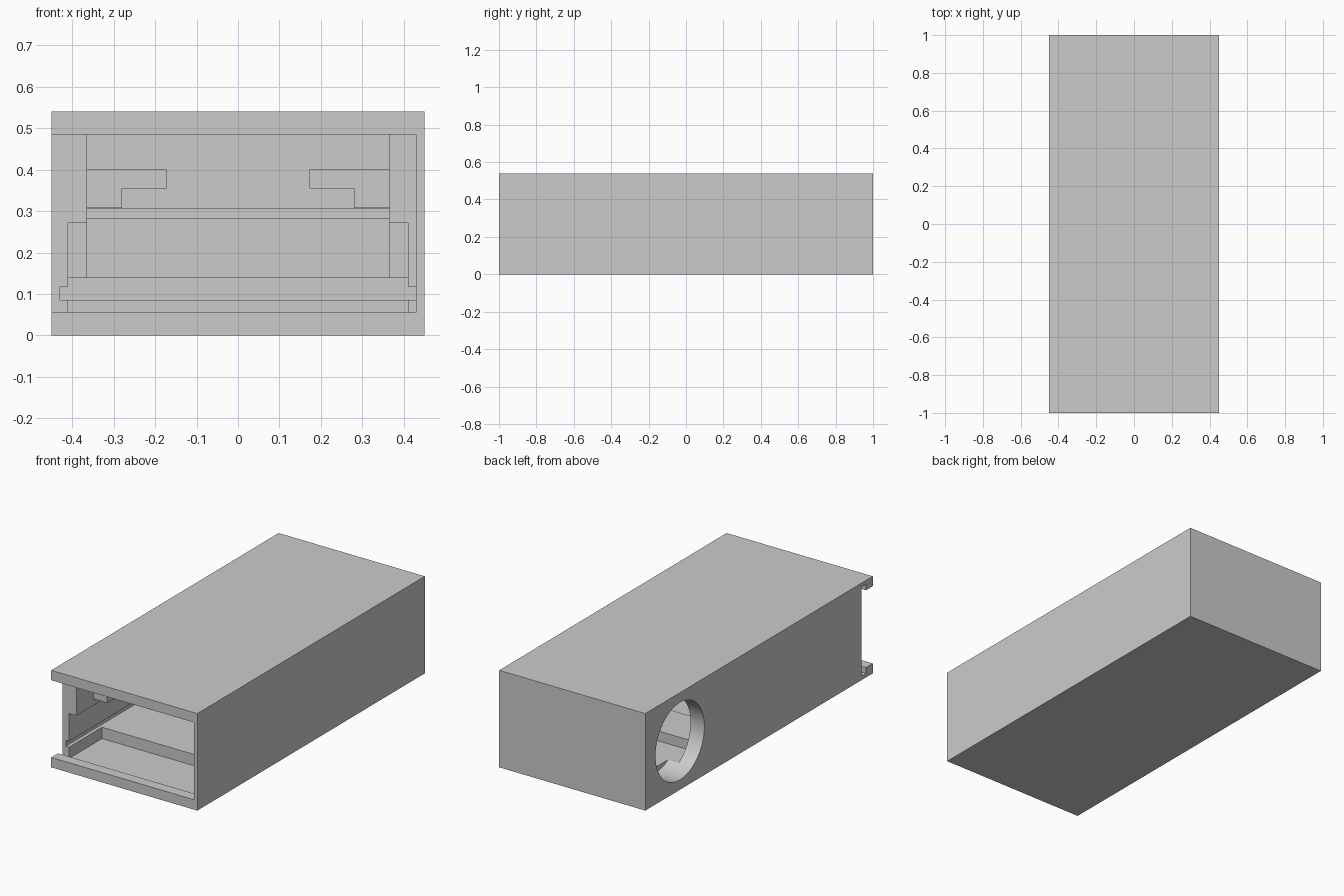
import bpy, math

if "Cube" in bpy.data.objects:
    bpy.data.objects.remove(bpy.data.objects["Cube"])


def box(name, x0, x1, y0, y1, z0, z1):
    bpy.ops.mesh.primitive_cube_add(size=1)
    o = bpy.context.object
    o.name = name
    for v in o.data.vertices:
        v.co = (x1 if v.co.x > 0 else x0,
                y1 if v.co.y > 0 else y0,
                z1 if v.co.z > 0 else z0)
    return o


def carve(target, cutter):
    cutter.hide_render = True
    m = target.modifiers.new("cut", 'BOOLEAN')
    m.operation = 'DIFFERENCE'
    m.solver = 'EXACT'
    m.object = cutter
    bpy.context.view_layer.objects.active = target
    bpy.ops.object.modifier_apply(modifier=m.name)
    bpy.data.objects.remove(cutter, do_unlink=True)


# Outer housing
housing = box("housing", -.45, .45, -1, 1, 0, .54)

# Front mouth, lid groove, inner bays, board slot and rear chamber
cuts = {
    "front_mouth": (-.5, .43, -1.1, -.90, .055, .485),
    "lid_groove": (-.5, .44, -.94, -.90, .022, .518),
    "upper_bay": (-.365, .365, -.92, .45, .26, .485),
    "lower_bay": (-.41, .41, -.92, .19, .085, .272),
    "floor_well": (-.41, .41, -.92, -.61, .022, .10),
    "board_slot": (-.43, .43, -.92, .19, .085, .118),
    "over_step": (-.41, .41, .17, .43, .14, .272),
    "rear_chamber": (-.365, .365, .43, .95, .085, .485),
}
for name, dims in cuts.items():
    carve(housing, box(name, *dims))

# Round port in the left wall
bpy.ops.mesh.primitive_cylinder_add(vertices=64, radius=.215, depth=.3,
                                    location=(-.45, .696, .27),
                                    rotation=(0, math.pi / 2, 0))
carve(housing, bpy.context.object)
bpy.context.view_layer.objects.active = housing
housing.select_set(True)
bpy.ops.object.shade_smooth_by_angle(angle=math.radians(30))

# Stepped retaining clips on both inner walls
for side, s in (("left", -1), ("right", 1)):
    for part, inner, y0, y1, z0, z1 in (("lower", .28, -.75, -.62, .308, .355),
                                        ("upper", .172, -.75, -.62, .355, .40)):
        xs = sorted((s * inner, s * .37))
        box(f"{side}_{part}_clip", *xs, y0, y1, z0, z1)

# Cross rail inside the upper bay
box("cross_rail", -.37, .37, -.30, -.25, .282, .306)
